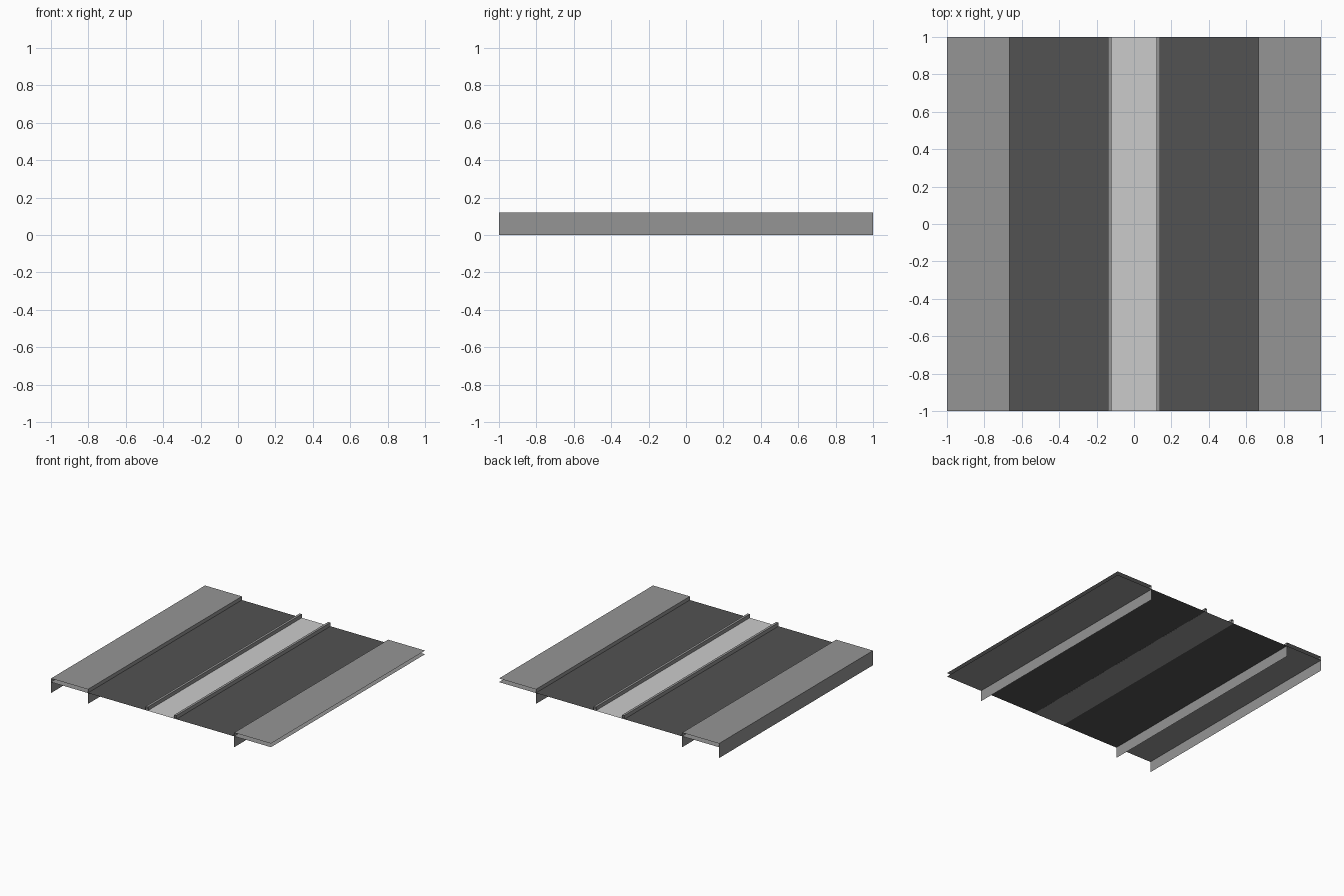
import bpy

if "Cube" in bpy.data.objects:
    bpy.data.objects.remove(bpy.data.objects["Cube"])

TOP, ROAD = 0.12, 0.09            # pavement height, road height
EDGE, KERB_OUT, KERB_IN = 0.665, 0.14, 0.12


def material(name, v):
    m = bpy.data.materials.new(name)
    m.diffuse_color = (v, v, v, 1)
    m.use_nodes = True
    m.node_tree.nodes["Principled BSDF"].inputs["Base Color"].default_value = m.diffuse_color
    return m


concrete = material("concrete grey", 0.30)
asphalt = material("dark asphalt", 0.085)
paving = material("light paving", 0.60)


def strips(name, segments, mat):
    """Extrude (x, z) line segments along y into open sheets."""
    verts, faces = [], []
    for (x0, z0), (x1, z1) in segments:
        n = len(verts)
        verts += [(x0, -1, z0), (x1, -1, z1), (x1, 1, z1), (x0, 1, z0)]
        faces.append((n, n + 1, n + 2, n + 3))
    me = bpy.data.meshes.new(name)
    me.from_pydata(verts, [], faces)
    me.materials.append(mat)
    ob = bpy.data.objects.new(name, me)
    bpy.context.collection.objects.link(ob)
    return ob


for side, s in (("left", -1), ("right", 1)):
    # pavement: top and lower sheet, with a full-height kerb wall
    a, b = sorted((s * EDGE, s))
    strips(side + "_pavement", [((a, TOP), (b, TOP)), ((a, ROAD), (b, ROAD))], concrete)
    strips(side + "_kerb_wall", [((s * EDGE, TOP), (s * EDGE, 0))], concrete)
    # carriageway
    a, b = sorted((s * KERB_OUT, s * EDGE))
    strips(side + "_carriageway", [((a, ROAD), (b, ROAD))], asphalt)
    # narrow kerb beside the median
    a, b = sorted((s * KERB_IN, s * KERB_OUT))
    strips(side + "_median_kerb", [((a, ROAD), (a, TOP)), ((a, TOP), (b, TOP)),
                                   ((b, TOP), (b, ROAD))], concrete)

# outer wall exists on the left side only
strips("left_outer_wall", [((-1, TOP), (-1, 0))], concrete)

# median surface over its base sheet
strips("median_base", [((-KERB_OUT, ROAD - 0.0005), (KERB_OUT, ROAD - 0.0005))], concrete)
strips("median_surface", [((-KERB_IN, ROAD), (KERB_IN, ROAD))], paving)
